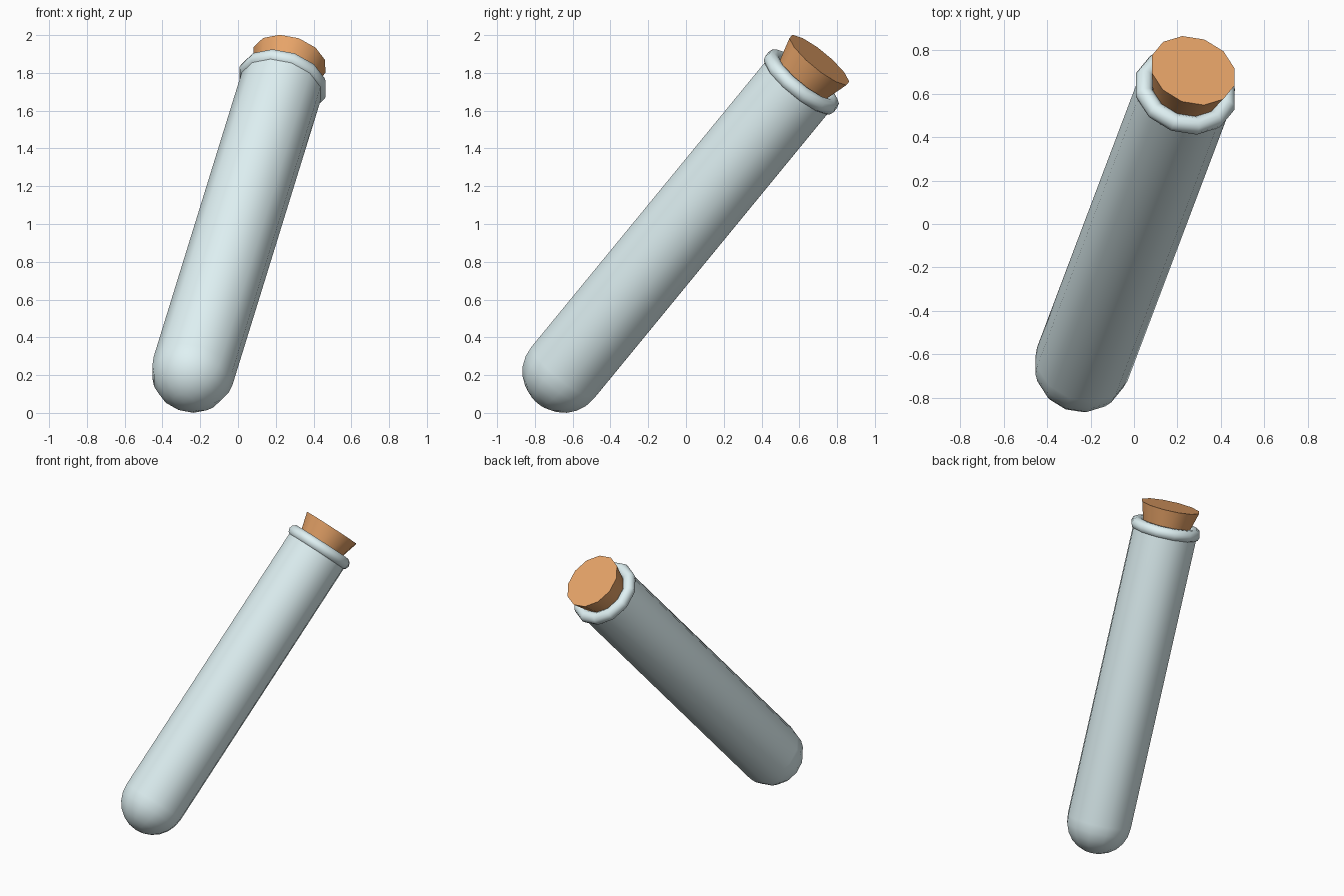
import bpy, bmesh, math
from mathutils import Vector, Matrix

if "Cube" in bpy.data.objects:
    bpy.data.objects.remove(bpy.data.objects["Cube"])

SIDES = 12
BASE = Vector((-0.238, -0.645, 0.222))       # centre of the round end
AXIS = Vector((0.233, 0.617, 0.752)).normalized()
R = 0.222

# Frame leaning along the tube axis
side = (Vector((0, 1, 0)) - AXIS * AXIS.y).normalized()
other = AXIS.cross(side)
FRAME = Matrix.Translation(BASE) @ Matrix((side, other, AXIS)).transposed().to_4x4() \
    @ Matrix.Rotation(math.radians(4), 4, 'Z')


def material(name, color):
    m = bpy.data.materials.new(name)
    m.diffuse_color = color
    m.use_nodes = True
    m.node_tree.nodes["Principled BSDF"].inputs["Base Color"].default_value = m.diffuse_color
    return m


def lathe(name, profile, mat, closed=False, angle=40):
    """Revolve (radius, height) points round the tube axis."""
    bm = bmesh.new()
    rings = []
    for r, h in profile:
        if r < 1e-5:
            rings.append([bm.verts.new((0, 0, h))] * SIDES)
        else:
            rings.append([bm.verts.new((r * math.cos(a), r * math.sin(a), h))
                          for a in (2 * math.pi * i / SIDES for i in range(SIDES))])
    pairs = list(zip(rings, rings[1:]))
    if closed:
        pairs.append((rings[-1], rings[0]))
    for lo, hi in pairs:
        for i in range(SIDES):
            j = (i + 1) % SIDES
            bm.faces.new(list(dict.fromkeys((lo[i], lo[j], hi[j], hi[i]))))
    bmesh.ops.recalc_face_normals(bm, faces=bm.faces)
    bm.transform(FRAME)
    me = bpy.data.meshes.new(name)
    bm.to_mesh(me)
    bm.free()
    me.materials.append(mat)
    ob = bpy.data.objects.new(name, me)
    bpy.context.collection.objects.link(ob)
    bpy.ops.object.select_all(action='DESELECT')
    ob.select_set(True)
    bpy.context.view_layer.objects.active = ob
    bpy.ops.object.shade_smooth_by_angle(angle=math.radians(angle))
    return ob


glass = material("pale_glass", (0.74, 0.88, 0.9, 1))
cork = material("cork", (0.8, 0.37, 0.14, 1))

# Glass tube: rounded bottom, straight wall, closed under the stopper
bowl = [(R * math.sin(a), -R * math.cos(a)) for a in (math.pi / 2 * i / 6 for i in range(7))]
lathe("glass_tube", bowl + [(R, 2.035), (0, 2.035)], glass)

# Rolled rim
lathe("rim", [(0.2 + 0.042 * math.cos(a), 2.035 + 0.042 * math.sin(a))
              for a in (2 * math.pi * i / 10 for i in range(10))], glass, closed=True, angle=60)

# Tapered stopper
lathe("stopper", [(0, 1.99), (0.145, 1.99), (0.202, 2.19), (0, 2.19)], cork)
